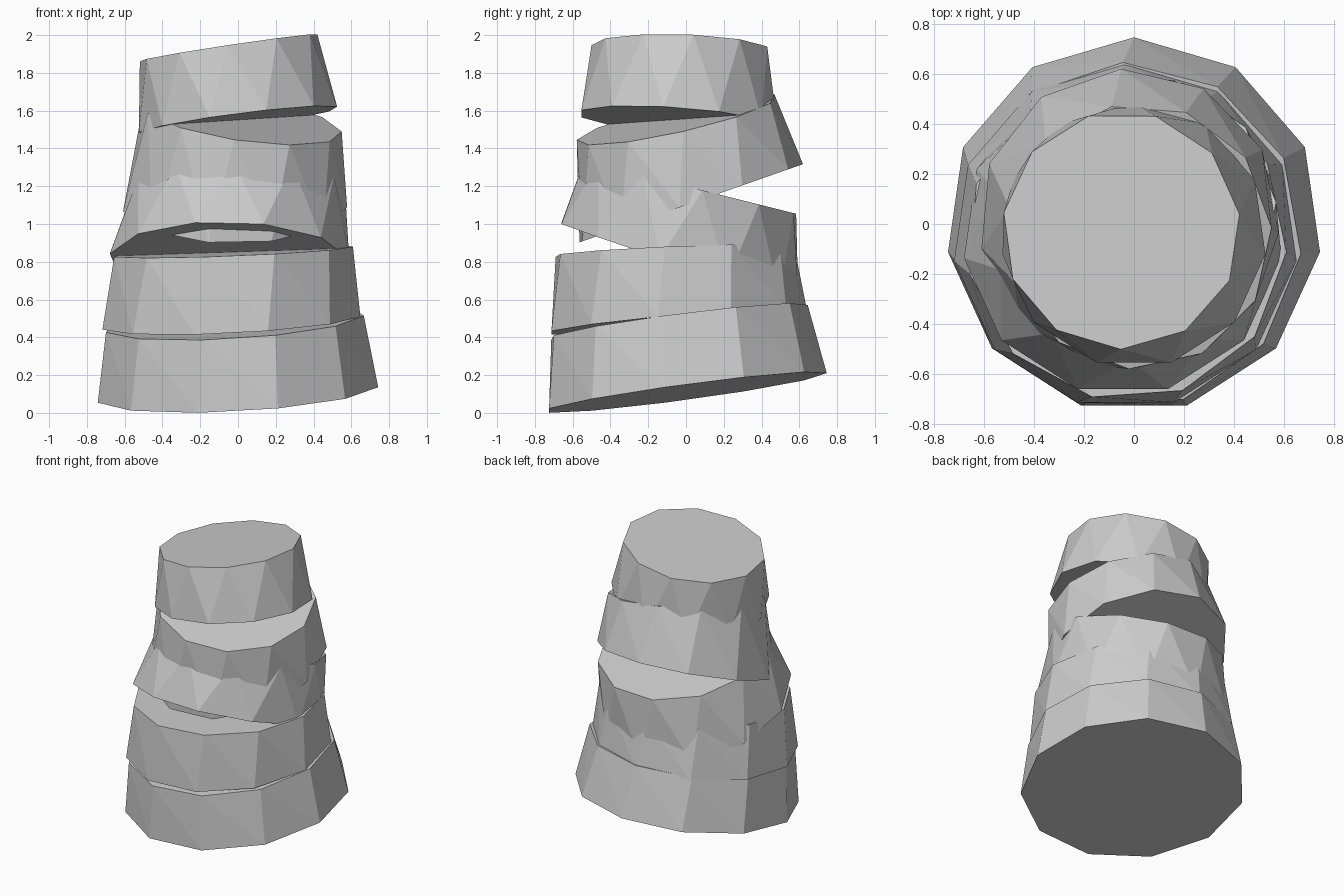
import bpy
import bmesh
from math import cos, sin, radians, tau

SIDES = 11

cube = bpy.data.objects.get("Cube")
if cube:
    bpy.data.objects.remove(cube, do_unlink=True)

# Single plain grey for the whole stack
grey = bpy.data.materials.new("stone_grey")
grey.use_nodes = True
grey.diffuse_color = (0.6, 0.6, 0.6, 1)
grey.node_tree.nodes["Principled BSDF"].inputs["Base Color"].default_value = (0.6, 0.6, 0.6, 1)


def ring(bm, cx, cy, radius, height, slope_x, slope_y, phase):
    """Polygon ring lying on a tilted plane."""
    verts = []
    for i in range(SIDES):
        a = radians(phase) + tau * i / SIDES
        x, y = cx + radius * cos(a), cy + radius * sin(a)
        verts.append(bm.verts.new((x, y, max(0, height + slope_x * x + slope_y * y))))
    return verts


def block(name, bottom, top):
    """Tapered, tilted drum with triangulated sides."""
    bm = bmesh.new()
    b, t = ring(bm, *bottom), ring(bm, *top)
    for i in range(SIDES):
        j = (i + 1) % SIDES
        bm.faces.new((b[i], b[j], t[i]))
        bm.faces.new((t[i], b[j], t[j]))
    bm.faces.new(b[::-1])
    bm.faces.new(t)
    mesh = bpy.data.meshes.new(name)
    bm.to_mesh(mesh)
    bm.free()
    mesh.materials.append(grey)
    bpy.context.collection.objects.link(bpy.data.objects.new(name, mesh))


# Each ring: centre x, centre y, radius, height, slope x, slope y, phase
block("base_block",
      (0, -0.005, 0.75, 0.11, 0.055, 0.135, 90),
      (-0.02, -0.045, 0.69, 0.49, 0.06, 0.13, 92))
block("lower_block",
      (-0.035, -0.05, 0.69, 0.49, 0.05, 0.09, 90),
      (-0.03, -0.065, 0.64, 0.86, 0.04, 0.04, 94))
block("middle_block",
      (-0.045, -0.045, 0.64, 0.785, -0.02, -0.33, 90),
      (0, 0.03, 0.57, 1.2, 0, -0.25, 104))
block("upper_block",
      (-0.02, 0.02, 0.6, 1.1, 0, 0.35, 93),
      (0.02, -0.05, 0.53, 1.57, -0.14, 0.22, 102))
block("top_block",
      (0, -0.045, 0.53, 1.545, 0.13, -0.07, 90),
      (-0.05, -0.025, 0.475, 1.94, 0.15, -0.03, 106))
